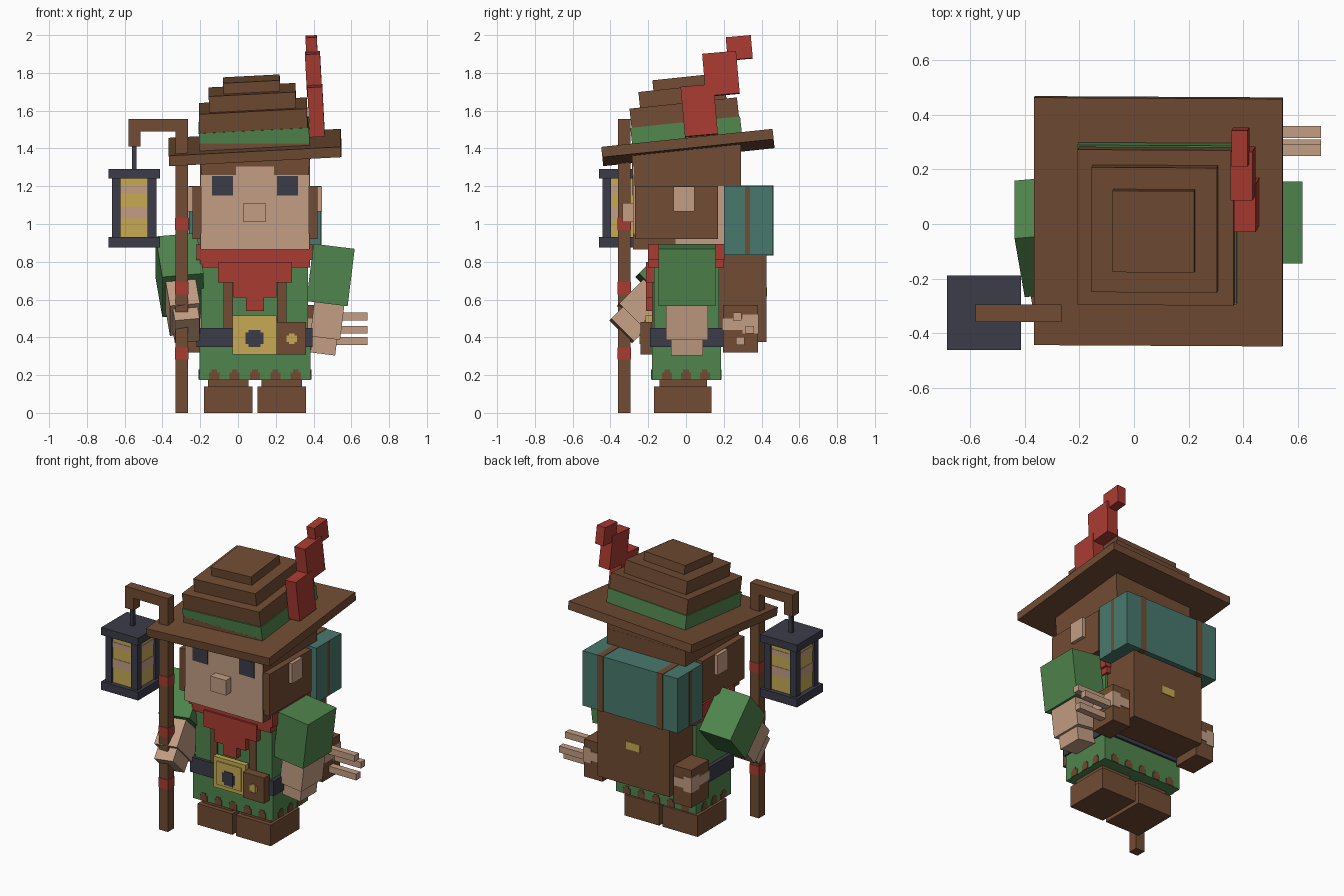
import bpy, bmesh, math
from mathutils import Matrix, Vector

cube = bpy.data.objects.get("Cube")
if cube:
    bpy.data.objects.remove(cube, do_unlink=True)


def material(name, hex_code):
    rgb = [int(hex_code[i:i + 2], 16) / 255 for i in (0, 2, 4)]
    col = [c / 12.92 if c <= 0.04045 else ((c + 0.055) / 1.055) ** 2.4 for c in rgb] + [1.0]
    m = bpy.data.materials.new(name)
    m.diffuse_color = col
    m.use_nodes = True
    m.node_tree.nodes["Principled BSDF"].inputs["Base Color"].default_value = col
    return m


BROWN = material("leather brown", "714C33")
SKIN = material("skin", "C49E84")
GREEN = material("cloth green", "50854D")
RED = material("scarf red", "A93B31")
DARK = material("dark iron", "3B3C48")
YELLOW = material("brass yellow", "C7AA54")
TEAL = material("bedroll teal", "48796D")


def box(name, mat, x, y, z, frame=None):
    """Box from (min, max) ranges, optionally placed in a rotated frame."""
    bm = bmesh.new()
    bmesh.ops.create_cube(bm, size=1)
    size = Vector((x[1] - x[0], y[1] - y[0], z[1] - z[0]))
    mid = Vector((x[0] + x[1], y[0] + y[1], z[0] + z[1])) / 2
    bmesh.ops.transform(bm, matrix=Matrix.Translation(mid) @ Matrix.Diagonal(size).to_4x4(), verts=bm.verts)
    me = bpy.data.meshes.new(name)
    bm.to_mesh(me)
    bm.free()
    me.materials.append(mat)
    ob = bpy.data.objects.new(name, me)
    if frame:
        ob.matrix_world = frame
    bpy.context.collection.objects.link(ob)
    return ob


def around(c, half):
    return (c - half, c + half)


def rot(deg, axis):
    return Matrix.Rotation(math.radians(deg), 4, axis)


CX = 0.09  # body centre line
SIDES = (("left", 1), ("right", -1))


def side_range(s, a, b):
    """Range a..b measured outward from the body centre line."""
    return tuple(sorted((CX + s * a, CX + s * b)))


# Boots and legs
for side, s in SIDES:
    box(side + "_boot", BROWN, side_range(s, 0.013, 0.27), (-0.17, 0.135), (0, 0.14))
    box(side + "_leg", BROWN, side_range(s, 0.035, 0.25), (-0.14, 0.11), (0.14, 0.2))

# Tunic, belt and hem tabs
box("tunic_skirt", GREEN, (-0.205, 0.385), (-0.18, 0.185), (0.175, 0.36))
box("tunic_chest", GREEN, (-0.195, 0.37), (-0.17, 0.175), (0.35, 0.86))
box("belt", DARK, (-0.22, 0.395), (-0.19, 0.2), (0.35, 0.45))
for i in range(5):
    for half, top in ((0.027, 0.215), (0.015, 0.23)):
        x = around(CX + (i - 2) * 0.108, half)
        box("hem_tab_front", BROWN, x, (-0.184, -0.178), (0.176, top))
        box("hem_tab_back", BROWN, x, (0.183, 0.189), (0.176, top))
        if i < 3:
            y = around((i - 1) * 0.1, half)
            for side, s in SIDES:
                box("hem_tab_" + side, BROWN, side_range(s, 0.293, 0.299), y, (0.176, top))

# Pack straps on the chest
for side, s in SIDES:
    box(side + "_strap", BROWN, side_range(s, 0.117, 0.167), (-0.18, -0.165), (0.44, 0.8))

# Buckle
box("buckle", YELLOW, (-0.03, 0.205), (-0.215, -0.18), (0.31, 0.515))
box("buckle_plate", YELLOW, (-0.003, 0.178), (-0.222, -0.21), (0.335, 0.49))
box("buckle_hole", DARK, (0.04, 0.135), (-0.226, -0.22), (0.365, 0.425))
box("buckle_hole_tall", DARK, (0.055, 0.12), (-0.227, -0.22), (0.35, 0.44))

# Belt pouch
box("belt_pouch", BROWN, (0.205, 0.36), (-0.24, -0.18), (0.31, 0.48))
box("pouch_stud", YELLOW, (0.258, 0.312), (-0.246, -0.238), (0.375, 0.41))
box("pouch_stud_tall", YELLOW, (0.27, 0.3), (-0.247, -0.238), (0.365, 0.42))

# Scarf with stepped point
box("scarf", RED, (-0.22, 0.395), (-0.2, 0.205), (0.81, 0.895))
box("scarf_lower", RED, (-0.2, 0.38), (-0.2, 0.2), (0.77, 0.82))
for half, low in ((0.195, 0.69), (0.115, 0.61), (0.047, 0.54)):
    box("scarf_point", RED, around(CX, half), (-0.212, -0.17), (low, 0.8))

# Head, face and hair
box("head", SKIN, (-0.195, 0.375), (-0.28, 0.285), (0.865, 1.42))
box("nose", SKIN, (0.03, 0.145), (-0.335, -0.28), (1.01, 1.11))
box("hair_top", BROWN, (-0.2, 0.38), (-0.275, 0.29), (1.2, 1.425))
box("hair_back", BROWN, (-0.2, 0.38), (0.2, 0.291), (0.87, 1.3))
box("fringe", BROWN, (-0.2, 0.38), (-0.286, -0.27), (1.305, 1.425))
for side, s in SIDES:
    box(side + "_eye", DARK, side_range(s, 0.117, 0.228), (-0.284, -0.278), (1.15, 1.255))
    box(side + "_brow", BROWN, side_range(s, 0.1, 0.285), (-0.287, -0.278), (1.26, 1.31))
    box(side + "_sideburn", BROWN, side_range(s, 0.28, 0.29), (-0.278, -0.055), (0.867, 0.95))
    box(side + "_side_hair", BROWN, side_range(s, 0.28, 0.332), (-0.27, 0.17), (0.92, 1.2))
    box(side + "_ear", SKIN, side_range(s, 0.32, 0.355), (-0.065, 0.045), (1.065, 1.198))

# Arms: left hangs, right is raised forward to hold the staff
for side, s, pitch in (("left", 1, 0), ("right", -1, -45)):
    y0 = 0.005 if s == 1 else -0.045
    f = Matrix.Translation((CX + s * 0.4, y0, 0.73)) @ rot(pitch, 'X') @ rot(s * 7, 'Y')
    box(side + "_sleeve", GREEN, around(0, 0.11), around(0, 0.15), around(0, 0.153), f)
    box(side + "_forearm", SKIN, around(s * 0.012, 0.08), around(0, 0.112), (-0.335, -0.15), f)
    box(side + "_hand", SKIN, around(s * 0.01, 0.066), around(0, 0.085), (-0.42, -0.33), f)

# Backpack with side pockets
box("backpack", BROWN, (-0.175, 0.355), (0.17, 0.425), (0.375, 0.84))
box("backpack_clasp", YELLOW, around(CX, 0.05), (0.42, 0.43), (0.615, 0.665))
for side, s in SIDES:
    box(side + "_pocket", BROWN, side_range(s, 0.26, 0.395), (0.195, 0.38), (0.32, 0.57))
    box(side + "_pocket_band", SKIN, side_range(s, 0.27, 0.399), (0.191, 0.384), (0.44, 0.5))
    box(side + "_pocket_patch", SKIN, side_range(s, 0.34, 0.399), (0.3, 0.384), (0.42, 0.52))
for y, z in ((0.272, 0.51), (0.338, 0.44), (0.288, 0.38)):
    box("stick", SKIN, (0.4, 0.685), around(y, 0.022), around(z, 0.021))

# Bedroll and its bands
box("bedroll", TEAL, (-0.26, 0.44), (0.2, 0.46), (0.835, 1.2))
for x in (-0.13, 0.31):
    box("bedroll_band", BROWN, around(x, 0.022), (0.197, 0.463), (0.832, 1.203))
box("bedroll_end_band", BROWN, (-0.263, 0.443), around(0.325, 0.013), (0.84, 1.195))

# Hat, tilted back and to one side
hat = Matrix.Translation((CX, 0.01, 1.405)) @ rot(6, 'X') @ rot(-3, 'Y')
for name, mat, half, low, high in (
        ("hat_brim", BROWN, 0.456, -0.0275, 0.0275),
        ("hat_band", GREEN, 0.292, 0.02, 0.12),
        ("hat_crown", BROWN, 0.286, 0.1, 0.222),
        ("hat_crown_middle", BROWN, 0.23, 0.21, 0.308),
        ("hat_crown_top", BROWN, 0.15, 0.3, 0.366)):
    box(name, mat, around(0, half), around(0, half), (low, high), hat)

# Feather in three steps
for name, c, size in (
        ("feather_base", (0.413, 0.07, 1.60), (0.08, 0.175, 0.265)),
        ("feather_middle", (0.4, 0.185, 1.795), (0.08, 0.18, 0.225)),
        ("feather_tip", (0.39, 0.282, 1.932), (0.06, 0.133, 0.122))):
    f = Matrix.Translation(c) @ rot(5, 'X') @ rot(-3, 'Y')
    box(name, RED, *[around(0, d / 2) for d in size], f)

# Staff with hook
SY = (-0.36, -0.295)
box("staff", BROWN, (-0.33, -0.265), SY, (0, 1.555))
box("staff_arm", BROWN, (-0.58, -0.3), SY, (1.49, 1.555))
box("staff_hook", BROWN, (-0.58, -0.517), SY, (1.41, 1.52))
for z in (0.315, 0.66, 1.0):
    box("staff_wrap", RED, (-0.333, -0.262), (-0.363, -0.292), around(z, 0.032))

# Lantern
LX, LY = -0.55, -0.325
box("lantern_wire", DARK, around(LX, 0.012), around(LY, 0.012), (1.28, 1.42))
for name, z in (("lantern_cap", (1.24, 1.29)), ("lantern_base", (0.875, 0.93))):
    box(name, DARK, around(LX, 0.136), around(LY, 0.136), z)
box("lantern_glass", YELLOW, around(LX, 0.105), around(LY, 0.105), (0.92, 1.25))
for z in ((1.03, 1.09), (1.165, 1.2)):
    box("lantern_glow", SKIN, around(LX, 0.108), around(LY, 0.108), z)
for sx in (-1, 1):
    for sy in (-1, 1):
        box("lantern_post", DARK, around(LX + sx * 0.095, 0.023), around(LY + sy * 0.095, 0.023), (0.92, 1.25))
